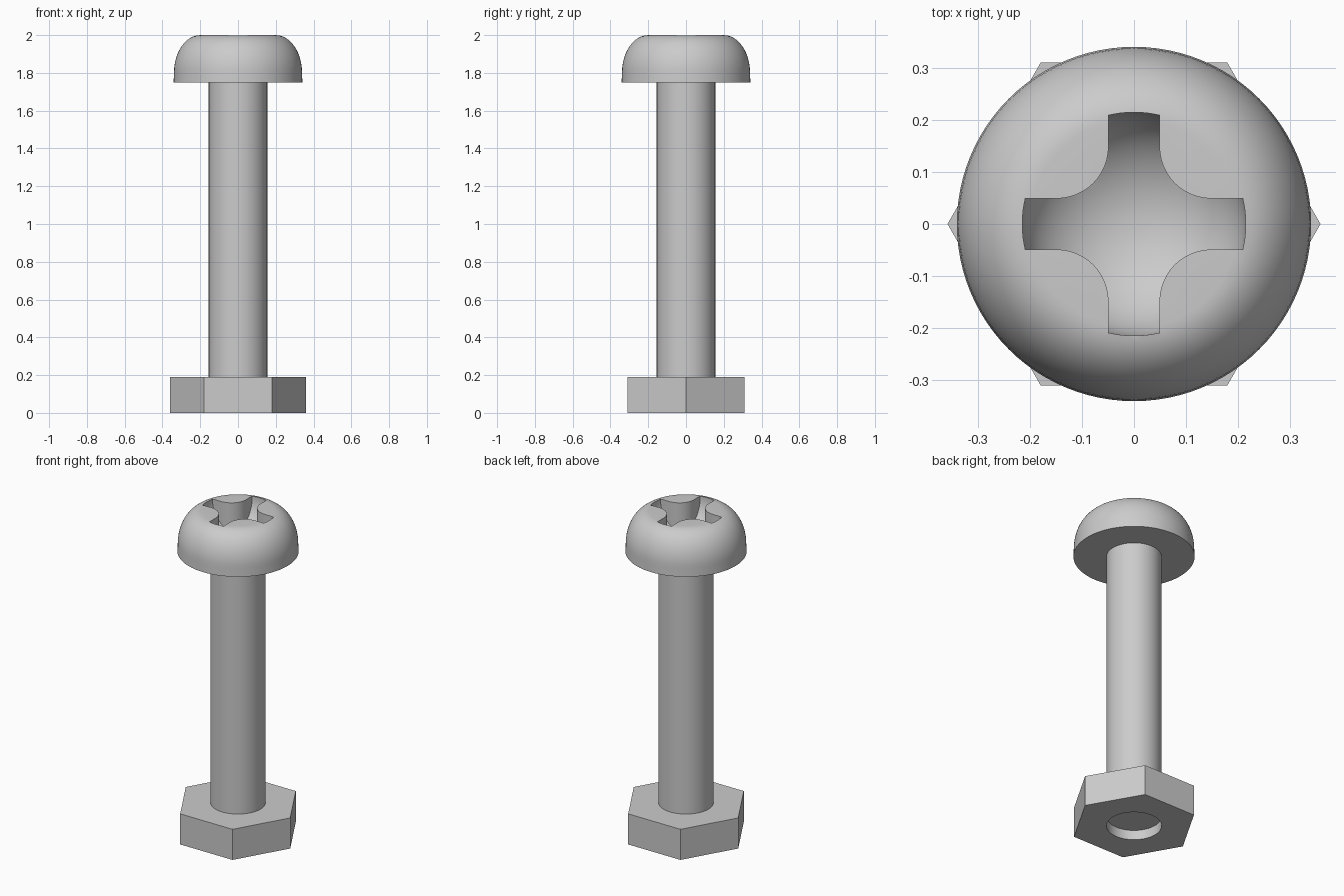
import bpy
import bmesh
from math import sin, cos, pi, radians

cube = bpy.data.objects.get("Cube")
if cube:
    bpy.data.objects.remove(cube, do_unlink=True)

steel = bpy.data.materials.new("grey_steel")
steel.use_nodes = True
grey = (0.6, 0.6, 0.6, 1)
steel.diffuse_color = grey
steel.node_tree.nodes["Principled BSDF"].inputs["Base Color"].default_value = grey


def make_object(name, bm):
    bmesh.ops.recalc_face_normals(bm, faces=bm.faces)
    mesh = bpy.data.meshes.new(name)
    bm.to_mesh(mesh)
    bm.free()
    mesh.materials.append(steel)
    obj = bpy.data.objects.new(name, mesh)
    bpy.context.collection.objects.link(obj)
    return obj


def lathe(name, profile, sides=96):
    """Closed solid turned around z from (radius, height) points."""
    bm = bmesh.new()
    rings = [[bm.verts.new((r * cos(2 * pi * i / sides), r * sin(2 * pi * i / sides), z))
              for i in range(sides)] for r, z in profile]
    for low, high in zip(rings, rings[1:]):
        for i in range(sides):
            j = (i + 1) % sides
            bm.faces.new((low[i], low[j], high[j], high[i]))
    bm.faces.new(rings[0])
    bm.faces.new(rings[-1])
    return make_object(name, bm)


def prism(name, outline, bottom, top):
    bm = bmesh.new()
    face = bm.faces.new([bm.verts.new((x, y, bottom)) for x, y in outline])
    new = bmesh.ops.extrude_face_region(bm, geom=[face])["geom"]
    verts = [g for g in new if isinstance(g, bmesh.types.BMVert)]
    bmesh.ops.translate(bm, verts=verts, vec=(0, 0, top - bottom))
    return make_object(name, bm)


def boolean(target, cutter, operation):
    mod = target.modifiers.new("cut", "BOOLEAN")
    mod.operation = operation
    mod.solver = "EXACT"
    mod.object = cutter
    bpy.context.view_layer.objects.active = target
    bpy.ops.object.modifier_apply(modifier=mod.name)
    bpy.data.objects.remove(cutter, do_unlink=True)


# Domed head: short straight rim, then an elliptical shoulder to a flat top
steps = 16
dome = [(0.2 + 0.139 * cos(pi / 2 * i / steps), 1.8 + 0.2 * sin(pi / 2 * i / steps))
        for i in range(steps + 1)]
head = lathe("screw_head", [(0.341, 1.75)] + dome)

# Cross recess: filleted cross outline limited by a rounded bowl
arm, reach, fillet = 0.049, 0.3, 0.1
quarter = [(reach, arm)]
for i in range(13):
    a = pi / 2 * i / 12
    quarter.append((arm + fillet - fillet * sin(a), arm + fillet - fillet * cos(a)))
quarter.append((arm, reach))
outline = []
for k in range(4):
    c, s = round(cos(k * pi / 2)), round(sin(k * pi / 2))
    outline += [(c * x - s * y, s * x + c * y) for x, y in quarter]
recess = prism("recess_cutter", outline, 1.7, 2.08)
bowl_curve = [(0.215 * sin(pi / 2 * i / 20), 1.99 - 0.19 * cos(pi / 2 * i / 20))
              for i in range(1, 21)]
bowl = lathe("bowl_cutter", bowl_curve + [(0.215, 2.15)])
boolean(recess, bowl, "INTERSECT")
boolean(head, recess, "DIFFERENCE")

# Plain shaft, ending just inside the nut
shaft = lathe("shaft", [(0.155, 0.06), (0.155, 1.76)])

# Hexagonal nut with a round hole
hexagon = [(0.359 * cos(k * pi / 3), 0.359 * sin(k * pi / 3)) for k in range(6)]
nut = prism("hex_nut", hexagon, 0, 0.19)
boolean(nut, lathe("hole_cutter", [(0.155, -0.1), (0.155, 0.3)]), "DIFFERENCE")

# Smooth round surfaces, keep real edges sharp
bpy.ops.object.select_all(action="DESELECT")
for obj in (head, shaft, nut):
    obj.select_set(True)
bpy.context.view_layer.objects.active = head
bpy.ops.object.shade_smooth_by_angle(angle=radians(30))
